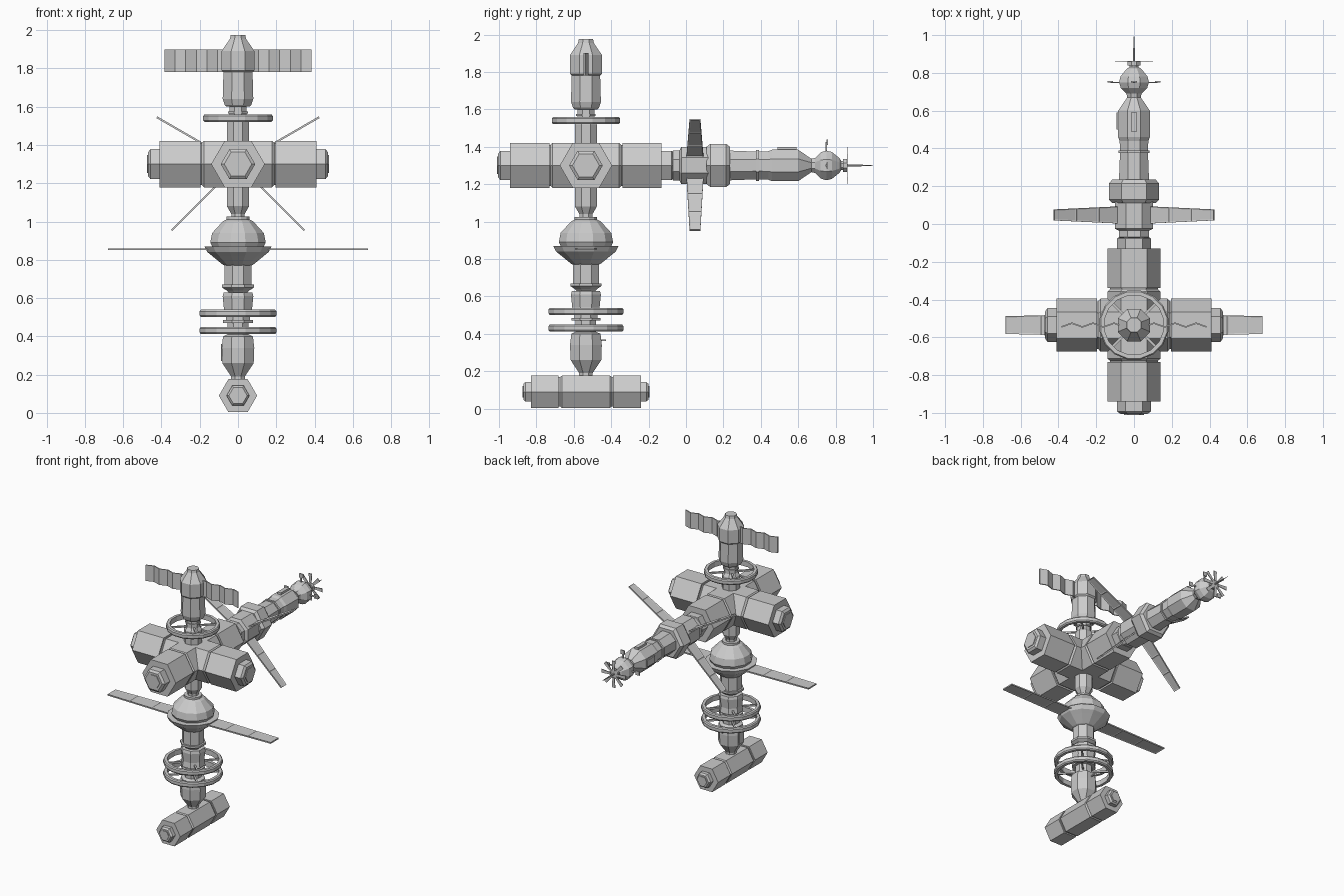
import bpy, bmesh, math
from mathutils import Vector, Matrix

if "Cube" in bpy.data.objects:
    bpy.data.objects.remove(bpy.data.objects["Cube"])

CY = -0.535   # y of the vertical spine
HZ = 1.30     # z of the horizontal boom
X, Y, Z = Vector((1, 0, 0)), Vector((0, 1, 0)), Vector((0, 0, 1))
FRAMES = {'x': (Y, Z, X), 'y': (X, Z, Y), 'z': (X, Y, Z)}


def finish(name, bm):
    bmesh.ops.recalc_face_normals(bm, faces=bm.faces)
    me = bpy.data.meshes.new(name)
    bm.to_mesh(me)
    bm.free()
    ob = bpy.data.objects.new(name, me)
    bpy.context.collection.objects.link(ob)
    return ob


def lathe(name, profile, axis, centre, n=8, flat=True, closed=False):
    """Faceted solid of revolution from (position, radius) pairs."""
    u, v, w = FRAMES[axis]
    c = Vector(centre)
    k = 1 / math.cos(math.pi / n) if flat else 1
    bm = bmesh.new()
    rings = []
    for t, r in profile:
        ring = []
        for i in range(n):
            a = 2 * math.pi * (i + (0.5 if flat else 0)) / n
            ring.append(bm.verts.new(c + w * t + (u * math.cos(a) + v * math.sin(a)) * r * k))
        rings.append(ring)
    pairs = list(zip(rings, rings[1:]))
    if closed:
        pairs.append((rings[-1], rings[0]))
    else:
        bm.faces.new(rings[0])
        bm.faces.new(rings[-1])
    for a, b in pairs:
        for i in range(n):
            j = (i + 1) % n
            bm.faces.new((a[i], a[j], b[j], b[i]))
    return finish(name, bm)


def box(name, size, centre, rot=None):
    bm = bmesh.new()
    bmesh.ops.create_cube(bm, size=1)
    bmesh.ops.scale(bm, vec=size, verts=bm.verts)
    m = Matrix.Translation(centre) @ (rot or Matrix.Identity(4))
    bmesh.ops.transform(bm, matrix=m, verts=bm.verts)
    return finish(name, bm)


def panel(name, r0, r1, w0, w1, th, matrix, cells=3):
    """Tapered framed panel running along local x, with recessed cells."""
    bm = bmesh.new()
    cols = []
    for i in range(cells + 1):
        f = i / cells
        x, w = r0 + (r1 - r0) * f, w0 + (w1 - w0) * f
        cols.append([bm.verts.new((x, s * w, h * th / 2)) for s, h in ((-1, -1), (1, -1), (1, 1), (-1, 1))])
    bm.faces.new(cols[0])
    bm.faces.new(cols[-1])
    broad = []
    for a, b in zip(cols, cols[1:]):
        for i in range(4):
            j = (i + 1) % 4
            f = bm.faces.new((a[i], a[j], b[j], b[i]))
            if i in (0, 2):
                broad.append(f)
    bmesh.ops.recalc_face_normals(bm, faces=bm.faces)
    bmesh.ops.inset_individual(bm, faces=broad, thickness=0.01, depth=-th * 0.3)
    bmesh.ops.transform(bm, matrix=matrix, verts=bm.verts)
    return finish(name, bm)


def hex_arm(name, axis, centre, r, joint, end, tip, cap):
    """Double-ended hexagonal module with grooved joints and end caps."""
    g, b = 0.006, 0.012
    half = [(joint - b, r), (joint, r * 0.9), (joint + g, r * 0.9), (joint + g, r),
            (end, r), (end, cap), (tip - 0.012, cap), (tip, cap * 0.8)]
    prof = [(-t, q) for t, q in reversed(half)] + half
    lathe(name, prof, axis, centre, n=6, flat=False)
    for s in (-1, 1):
        t = Vector(centre) + FRAMES[axis][2] * s * tip
        lathe(name + "_hatch", [(-0.005, cap * 0.6), (0.005, cap * 0.6)], axis, t, 6, False)


def ring(name, z, r, hub, th=0.038, w=0.026):
    h = th / 2
    lathe(name, [(-h, r - w), (-h, r - 0.006), (-h + 0.008, r), (h - 0.008, r), (h, r - 0.006), (h, r - w)],
          'z', (0, CY, z), n=16, closed=True)
    for i in range(4):
        rot = Matrix.Rotation(math.pi / 4 + i * math.pi / 2, 4, 'Z')
        mid = rot @ Vector(((hub + r - w) / 2, 0, 0)) + Vector((0, CY, z))
        box(name + "_spoke", (r - w - hub + 0.02, 0.012, 0.012), mid, rot)


spine = (0, CY, 0)
# Bottom cross module and the hub cross
hex_arm("base_module", 'y', (0, CY, 0.09), 0.1, 0.14, 0.295, 0.335, 0.06)
hex_arm("hub_side_arm", 'x', (0, CY, HZ), 0.14, 0.19, 0.41, 0.47, 0.09)
hex_arm("hub_long_arm", 'y', (0, CY, HZ), 0.14, 0.19, 0.405, 0.47, 0.09)

# Vertical spine, bottom to top
lathe("lower_module", [(0.15, 0.036), (0.19, 0.036), (0.26, 0.082), (0.34, 0.085), (0.40, 0.078), (0.41, 0.055),
                       (0.47, 0.055), (0.47, 0.078), (0.485, 0.078), (0.485, 0.062), (0.50, 0.062), (0.50, 0.08),
                       (0.54, 0.073), (0.61, 0.08), (0.63, 0.075), (0.63, 0.05), (0.64, 0.06), (0.655, 0.083),
                       (0.67, 0.083), (0.67, 0.07), (0.80, 0.07)], 'z', spine)
lathe("dome_module", [(0.77, 0.07), (0.775, 0.08), (0.82, 0.135), (0.84, 0.16), (0.87, 0.175), (0.87, 0.135),
                      (0.89, 0.145), (0.94, 0.135), (1.0, 0.08), (1.01, 0.06), (1.025, 0.06)], 'z', spine, n=12)
lathe("spine_shaft", [(1.02, 0.035), (1.04, 0.035), (1.08, 0.058), (1.52, 0.058), (1.54, 0.045), (1.61, 0.045)],
      'z', spine)
lathe("neck_collar", [(1.565, 0.052), (1.575, 0.052)], 'z', spine)
lathe("top_module", [(1.60, 0.06), (1.61, 0.07), (1.64, 0.08), (1.78, 0.076), (1.79, 0.086), (1.89, 0.086),
                     (1.955, 0.042), (1.975, 0.038)], 'z', spine)

# Spoked rings
ring("upper_ring", 1.54, 0.182, 0.045)
ring("middle_ring", 0.52, 0.2, 0.07)
ring("lower_ring", 0.43, 0.2, 0.055)

# Boom modules along +y
boom = (0, 0, HZ)
lathe("boom_coupling", [(-0.08, 0.06), (-0.07, 0.08), (-0.035, 0.08), (-0.025, 0.1), (0.12, 0.1)], 'y', boom)
lathe("boom_collar", [(0.11, 0.115), (0.13, 0.133), (0.215, 0.133), (0.235, 0.115)], 'y', boom, 6, False)
lathe("boom_body", [(0.22, 0.08), (0.375, 0.074), (0.375, 0.082), (0.39, 0.082), (0.39, 0.074), (0.44, 0.076),
                    (0.46, 0.084), (0.60, 0.084), (0.67, 0.036), (0.69, 0.04), (0.72, 0.07), (0.75, 0.079),
                    (0.78, 0.072), (0.82, 0.04), (0.83, 0.025), (0.84, 0.025), (0.84, 0.034), (0.86, 0.034)],
      'y', boom)
lathe("nose_needle", [(0.85, 0.006), (0.93, 0.004), (1.0, 0.001)], 'y', boom, 6)

# Petal vanes round the nose
for i in range(8):
    m = Matrix.Translation((0, 0.862, HZ)) @ Matrix.Rotation(i * math.pi / 4, 4, 'Y') @ Matrix.Rotation(math.pi / 2, 4, 'X')
    panel("nose_petal", 0.025, 0.1, 0.008, 0.014, 0.004, m, 1)

# Small aerials and boxes
for a in (0, 90, 180):
    m = Matrix.Rotation(math.radians(-a), 4, 'Y')
    c = Vector((0, 0.75, HZ))
    box("ball_aerial", (0.06, 0.006, 0.01), c + m @ Vector((0.095, 0, 0)), m)
    box("ball_aerial_plate", (0.03, 0.008, 0.03), c + m @ Vector((0.125, 0.004, 0)), m)
box("boom_side_box", (0.03, 0.09, 0.05), (-0.078, 0.545, HZ))
box("boom_top_box", (0.03, 0.10, 0.02), (0, 0.54, HZ + 0.09))
box("lower_side_box", (0.02, 0.05, 0.09), (-0.08, CY, 0.315))
box("lower_aerial", (0.008, 0.03, 0.008), (0, CY + 0.093, 0.365))

# Long panels at the dome and four angled panels on the boom
for s in (0, math.pi):
    m = Matrix.Translation((0, CY, 0.855)) @ Matrix.Rotation(s, 4, 'Z')
    panel("dome_panel", 0.12, 0.68, 0.06, 0.047, 0.01, m, 3)
for deg in (30, 150, 225, 315):
    m = Matrix.Translation((0, 0.048, HZ)) @ Matrix.Rotation(-math.radians(deg), 4, 'Y')
    panel("boom_panel", 0.08, 0.49, 0.046, 0.029, 0.01, m, 3)

# Pleated wings on the top module
for s in (-1, 1):
    bm = bmesh.new()
    cols = []
    for i in range(7):
        x, y = s * (0.05 + 0.335 * i / 6), CY + (0.01 if i % 2 else -0.01)
        cols.append([bm.verts.new((x, y + d, z)) for d, z in
                     ((-0.004, 1.78), (0.004, 1.78), (0.004, 1.9), (-0.004, 1.9))])
    for a, b in zip(cols, cols[1:]):
        for i in range(4):
            j = (i + 1) % 4
            bm.faces.new((a[i], a[j], b[j], b[i]))
    bm.faces.new(cols[0])
    bm.faces.new(cols[-1])
    finish("pleated_wing", bm)
